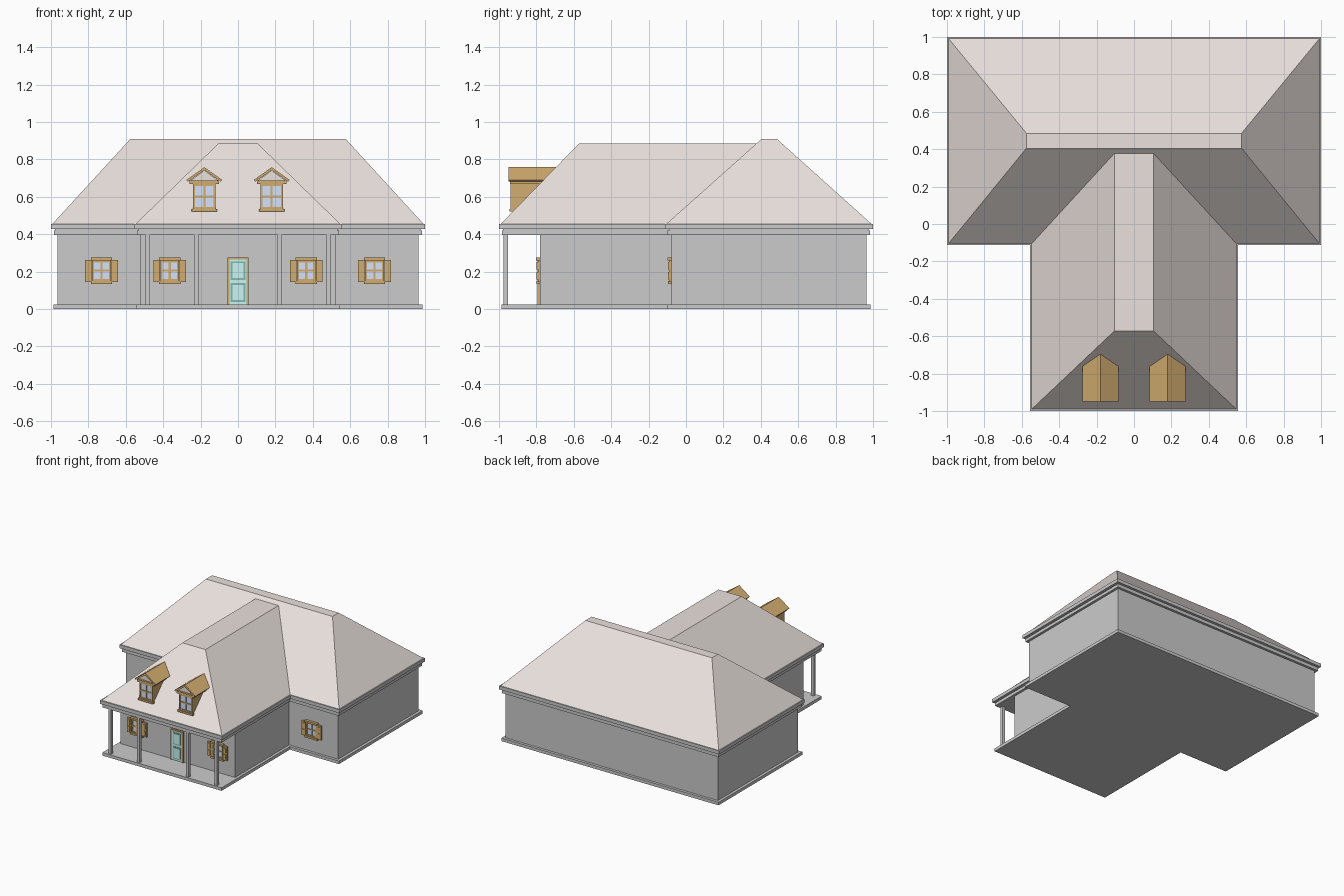
import bpy, bmesh

if "Cube" in bpy.data.objects:
    bpy.data.objects.remove(bpy.data.objects["Cube"])


def material(name, r, g, b):
    m = bpy.data.materials.new(name)
    m.diffuse_color = (r, g, b, 1)
    m.use_nodes = True
    m.node_tree.nodes["Principled BSDF"].inputs["Base Color"].default_value = m.diffuse_color
    return m


ROOF = material("roof_tan", 0.82, 0.75, 0.72)
TRIM = material("trim_grey", 0.52, 0.53, 0.53)
WOOD = material("wood", 0.65, 0.42, 0.16)
GLASS = material("glass", 0.66, 0.76, 0.98)
TEAL = material("door_teal", 0.6, 0.92, 0.9)
DARK = material("door_dark", 0.22, 0.5, 0.46)


def make(name, verts, faces, mat=None):
    bm = bmesh.new()
    vs = [bm.verts.new(v) for v in verts]
    for f in faces:
        bm.faces.new([vs[i] for i in f])
    bmesh.ops.recalc_face_normals(bm, faces=bm.faces)
    me = bpy.data.meshes.new(name)
    bm.to_mesh(me)
    bm.free()
    ob = bpy.data.objects.new(name, me)
    bpy.context.collection.objects.link(ob)
    if mat:
        me.materials.append(mat)
    return ob


def loft(name, a, b, mat=None):
    """Solid joining two matching outlines."""
    n = len(a)
    faces = [tuple(range(n)), tuple(range(n, 2 * n))]
    faces += [(i, (i + 1) % n, n + (i + 1) % n, n + i) for i in range(n)]
    return make(name, a + b, faces, mat)


def boxes(name, items, mat=None):
    """One object from boxes given as (x0, x1, y0, y1, z0, z1)."""
    verts, faces = [], []
    for x0, x1, y0, y1, z0, z1 in items:
        k = len(verts)
        verts += [(x, y, z) for z in (z0, z1) for x, y in ((x0, y0), (x1, y0), (x1, y1), (x0, y1))]
        faces += [tuple(k + i for i in f) for f in
                  ((0, 1, 2, 3), (4, 5, 6, 7), (0, 1, 5, 4), (1, 2, 6, 5), (2, 3, 7, 6), (3, 0, 4, 7))]
    return make(name, verts, faces, mat)


def t_prism(name, o, z0, z1, mat=None, front=None):
    """T-shaped plan, inset by o from the eaves."""
    yf = -1 + o if front is None else front
    x, f, yb, y = 1 - o, 0.555 - o, -0.113 + o, 1 - o
    plan = [(-x, y), (-x, yb), (-f, yb), (-f, yf), (f, yf), (f, yb), (x, yb), (x, y)]
    loft(name, [(*p, z0) for p in plan], [(*p, z1) for p in plan], mat)


# Floor slab, walls and stepped eaves
t_prism("floor_slab", 0.013, 0, 0.025, TRIM)
t_prism("walls", 0.035, 0.025, 0.395, None, -0.78)
t_prism("eave_lower", 0.015, 0.395, 0.42, TRIM)
t_prism("eave_groove", 0.022, 0.42, 0.427, TRIM)
t_prism("eave_upper", 0.0, 0.427, 0.455, TRIM)

# Main hipped roof with a flat ridge strip
EAVE = 0.455
loft("main_roof",
     [(-0.992, -0.105, EAVE), (0.992, -0.105, EAVE), (0.992, 0.992, EAVE), (-0.992, 0.992, EAVE)],
     [(-0.575, 0.405, 0.91), (0.575, 0.405, 0.91), (0.575, 0.485, 0.91), (-0.575, 0.485, 0.91)], ROOF)

# Front wing roof, open where it meets the main roof along the valleys
make("front_roof",
     [(-0.547, -0.105, EAVE), (-0.547, -0.99, EAVE), (0.547, -0.99, EAVE), (0.547, -0.105, EAVE),
      (-0.105, 0.377, 0.885), (-0.105, -0.572, 0.885), (0.105, -0.572, 0.885), (0.105, 0.377, 0.885)],
     [(0, 1, 5, 4), (1, 2, 6, 5), (2, 3, 7, 6), (4, 5, 6, 7)], ROOF)

# Porch posts
for i, x in enumerate((-0.482, -0.223, 0.223, 0.482)):
    boxes(f"porch_post_{i + 1}", [(x - 0.012, x + 0.012, -0.977, -0.953, 0.025, 0.395)], TRIM)


def window(name, cx, y, z0, z1, w, sill):
    """Four-pane window; y is the wall face, w the half width."""
    zm, t = (z0 + z1) / 2, 0.011
    boxes(name + "_glass", [(cx - w + 0.004, cx + w - 0.004, y - 0.006, y, z0 + 0.004, z1 - 0.004)], GLASS)
    bars = [(cx + d - t / 2, cx + d + t / 2, y - 0.012, y, z0, z1) for d in (-w + t / 2, 0, w - t / 2)]
    bars += [(cx - w, cx + w, y - 0.011, y, z - t / 2, z + t / 2) for z in (z0 + t / 2, zm, z1 - t / 2)]
    bars += [(cx - sill, cx + sill, y - 0.018, y, z0 - 0.015, z0)]
    boxes(name + "_frame", bars, WOOD)


def shuttered_window(name, cx, y):
    window(name, cx, y, 0.15, 0.26, 0.05, 0.057)
    boxes(name + "_lintel", [(cx - 0.057, cx + 0.057, y - 0.022, y, 0.26, 0.275)], WOOD)
    parts = []
    for s in (-1, 1):
        c = cx + s * 0.0705
        parts.append((c - 0.0175, c + 0.0175, y - 0.012, y, 0.145, 0.262))
        for z in (0.157, 0.21):
            parts.append((c - 0.010, c + 0.010, y - 0.018, y - 0.012, z, z + 0.04))
    boxes(name + "_shutters", parts, WOOD)


# Dormers: each profile runs back until it meets the front roof slope
def to_roof(name, profile, cx, front, mat):
    slope = (0.885 - EAVE) / (0.99 - 0.572)
    loft(name, [(cx + x, front, z) for x, z in profile],
         [(cx + x, (z - EAVE) / slope - 0.99, z) for x, z in profile], mat)


def dormer(name, cx):
    to_roof(name + "_body", [(-0.06, 0.525), (0.06, 0.525), (0.06, 0.668), (-0.06, 0.668)], cx, -0.926, WOOD)
    to_roof(name + "_cornice", [(-0.078, 0.668), (0.078, 0.668), (0.078, 0.686), (-0.078, 0.686)],
            cx, -0.942, WOOD)
    to_roof(name + "_gable", [(-0.075, 0.686), (0.075, 0.686), (0, 0.742)], cx, -0.926, ROOF)
    to_roof(name + "_roof", [(-0.096, 0.69), (-0.088, 0.681), (0, 0.742), (0.088, 0.681),
                             (0.096, 0.69), (0, 0.758)], cx, -0.948, WOOD)
    window(name + "_window", cx, -0.926, 0.535, 0.668, 0.06, 0.068)


for side, s in (("left", -1), ("right", 1)):
    shuttered_window(side + "_wing_window", s * 0.73, -0.078)
    shuttered_window(side + "_porch_window", s * 0.365, -0.78)
    dormer(side + "_dormer", s * 0.18)

# Front door with frame and two raised panels
Y = -0.78
boxes("door_frame", [(-0.056, -0.046, Y - 0.014, Y, 0.025, 0.275), (0.046, 0.056, Y - 0.014, Y, 0.025, 0.275),
                     (-0.046, 0.046, Y - 0.014, Y, 0.265, 0.275)], WOOD)
boxes("door", [(-0.046, 0.046, Y - 0.008, Y, 0.025, 0.265)], TEAL)
for name, z0, z1 in (("lower", 0.038, 0.138), ("upper", 0.155, 0.255)):
    boxes(f"door_{name}_moulding", [(-0.039, 0.039, Y - 0.011, Y - 0.008, z0, z1)], DARK)
    boxes(f"door_{name}_panel", [(-0.029, 0.029, Y - 0.014, Y - 0.011, z0 + 0.01, z1 - 0.01)], TEAL)
